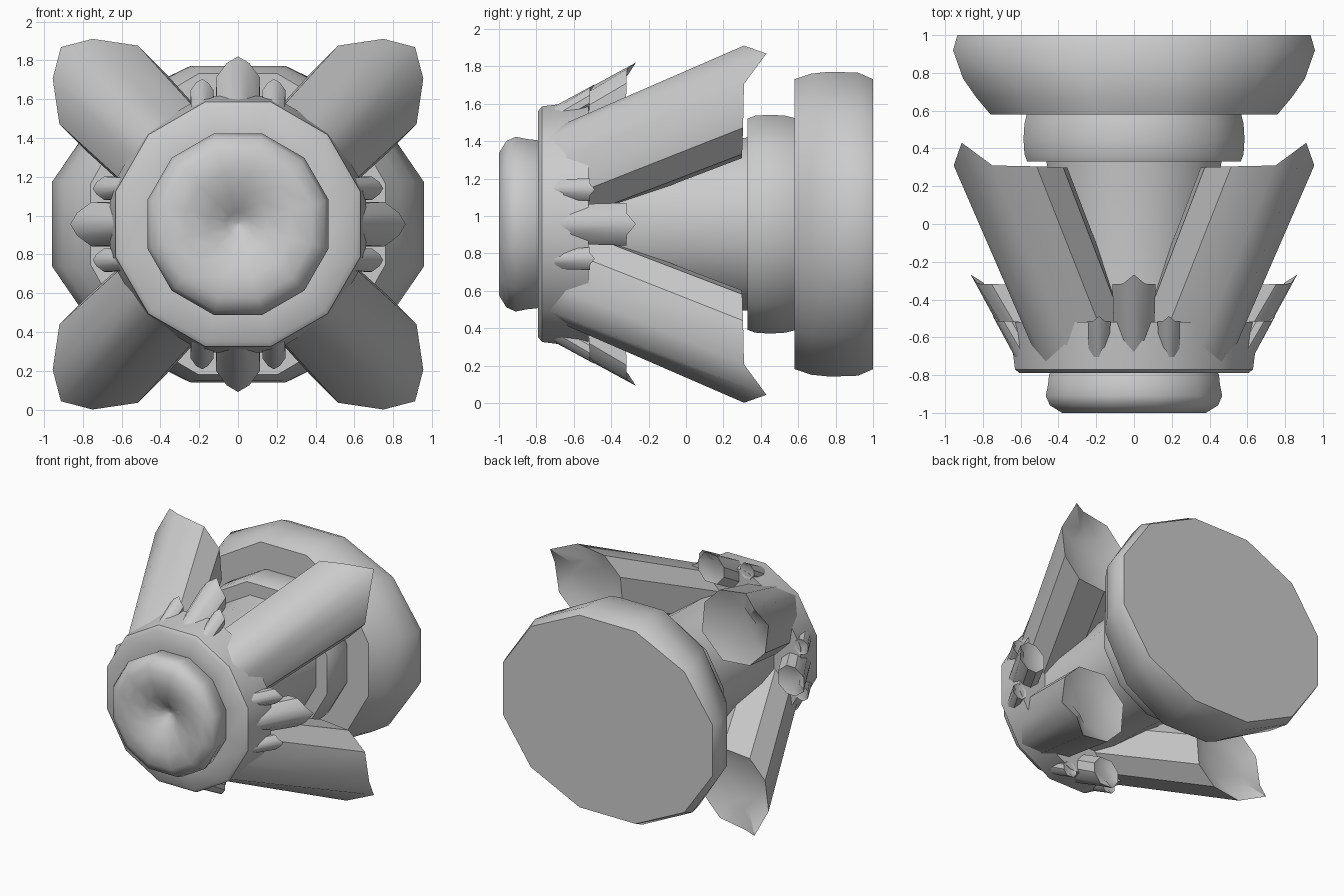
import bpy, bmesh, math

if "Cube" in bpy.data.objects:
    bpy.data.objects.remove(bpy.data.objects["Cube"])

C = 0.956                      # height of the main axis
COS = math.cos(math.radians(15))


def loft(name, rings, angle=40):
    """Skin a list of equal-length point rings and fan-cap both ends."""
    bm = bmesh.new()
    loops = [[bm.verts.new(p) for p in ring] for ring in rings]
    n = len(loops[0])
    for a, b in zip(loops, loops[1:]):
        for i in range(n):
            j = (i + 1) % n
            bm.faces.new((a[i], a[j], b[j], b[i]))
    bm.faces.new(loops[0])
    bm.faces.new(loops[-1])
    bmesh.ops.recalc_face_normals(bm, faces=bm.faces)
    mesh = bpy.data.meshes.new(name)
    bm.to_mesh(mesh)
    bm.free()
    ob = bpy.data.objects.new(name, mesh)
    bpy.context.collection.objects.link(ob)
    bpy.ops.object.select_all(action='DESELECT')
    bpy.context.view_layer.objects.active = ob
    ob.select_set(True)
    bpy.ops.object.shade_smooth_by_angle(angle=math.radians(angle))
    return ob


def turned(name, profile):
    """Twelve-sided part around the y axis; profile = (y, half width, half height)."""
    rings = []
    for y, w, h in profile:
        ring = []
        for k in range(12):
            a = math.radians(15 + 30 * k)
            ring.append((w / COS * math.cos(a), y, C + h / COS * math.sin(a)))
        rings.append(ring)
    return loft(name, rings)


# Claw cross-section: (radial, sideways, backward) offsets with a pulled-out tip
HALF = [(0.275, 0.145, 0.01), (0.085, 0.286, 0.005), (-0.114, 0.286, 0), (-0.30, 0.13, 0)]
SECTION = [(0.36, 0, 0.13)] + HALF + [(r, -t, y) for r, t, y in reversed(HALF)]


def claw(name, deg, r0, y0, size, length, side=0):
    a = math.radians(deg)
    ca, sa = math.cos(a), math.sin(a)

    def ring(r_mid, y_mid, s, lean, shrink=1.0):
        pts = []
        for r, t, y in SECTION:
            rr, tt = r_mid + r * s * shrink, side + t * s * shrink
            pts.append((rr * ca - tt * sa, y_mid + y * s * lean, C + rr * sa + tt * ca))
        return pts

    base = ring(r0 - 0.58 * length, y0 - length, size, 0, 0.9)
    end = ring(r0, y0, size, 1)
    inner = ring(r0 - 0.02 * size, y0 - 0.04 * size, size, 0.5, 0.6)  # slightly dished end
    return loft(name, [base, end, inner])


# Rear base, wider than tall
turned("rear_base", [(0.58, 0.76, 0.775), (0.67, 0.835, 0.805), (0.77, 0.905, 0.815),
                     (0.92, 0.958, 0.81), (1.0, 0.935, 0.775)])
# Stepped ring in front of the base
turned("rear_ring", [(0.33, 0.565, 0.565), (0.37, 0.58, 0.58), (0.45, 0.585, 0.585),
                     (0.53, 0.58, 0.58), (0.59, 0.565, 0.565)])
# Core body
turned("core_body", [(-0.6, 0.42, 0.42), (0.0, 0.43, 0.43), (0.35, 0.465, 0.465)])
# Front collar holding the claws
turned("front_collar", [(-0.79, 0.45, 0.45), (-0.79, 0.605, 0.605), (-0.77, 0.63, 0.63),
                        (-0.65, 0.645, 0.645), (-0.52, 0.66, 0.66), (-0.52, 0.40, 0.40)])
# Front nozzle with a funnel in the middle
turned("front_nozzle", [(-0.76, 0.43, 0.43), (-0.80, 0.45, 0.45), (-0.85, 0.455, 0.455),
                        (-0.91, 0.467, 0.467), (-0.96, 0.445, 0.445), (-1.0, 0.38, 0.38),
                        (-0.995, 0.27, 0.27), (-0.96, 0.15, 0.15), (-0.89, 0.06, 0.06),
                        (-0.86, 0.01, 0.01)])

for k in range(4):
    # Large diagonal claws
    claw(f"large_claw_{k}", 45 + 90 * k, 0.93, 0.30, 1.0, 1.05)
    # Middle claw and two small ones on each flat side
    claw(f"middle_claw_{k}", 90 * k, 0.72, -0.32, 0.4, 0.38)
    for s in (-1, 1):
        claw(f"small_claw_{k}_{s}", 90 * k, 0.672, -0.515, 0.21, 0.19, side=0.185 * s)
